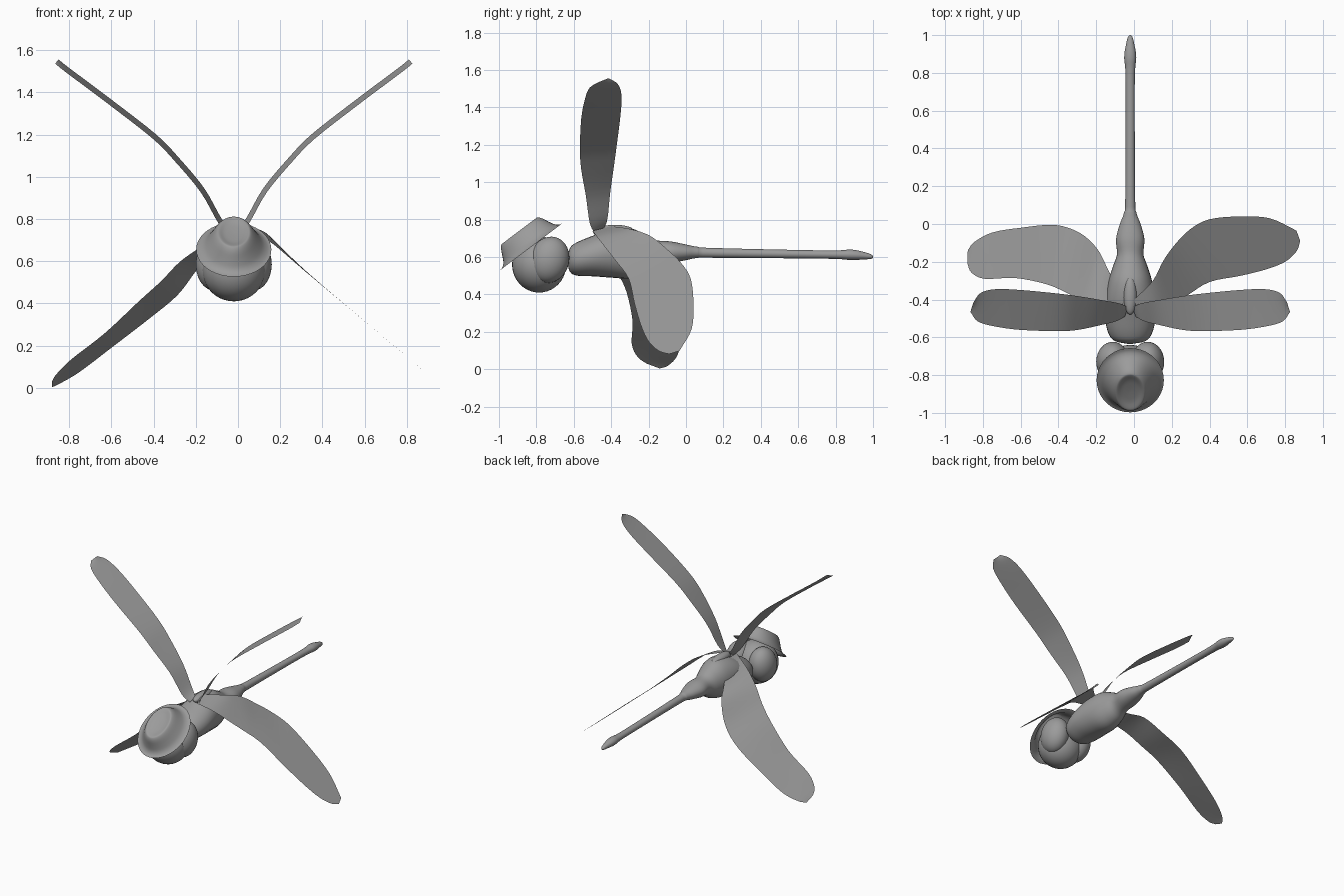
import bpy, bmesh, math
from mathutils import Vector, Matrix

if "Cube" in bpy.data.objects:
    bpy.data.objects.remove(bpy.data.objects["Cube"])

CX = -0.02  # body centreline

grey = bpy.data.materials.new("soft_grey")
grey.diffuse_color = (0.33, 0.33, 0.33, 1)
grey.use_nodes = True
grey.node_tree.nodes["Principled BSDF"].inputs["Base Color"].default_value = grey.diffuse_color


def finish(name, bm, angle=40):
    bmesh.ops.recalc_face_normals(bm, faces=bm.faces)
    me = bpy.data.meshes.new(name)
    bm.to_mesh(me)
    bm.free()
    me.materials.append(grey)
    ob = bpy.data.objects.new(name, me)
    bpy.context.collection.objects.link(ob)
    bpy.ops.object.select_all(action='DESELECT')
    ob.select_set(True)
    bpy.context.view_layer.objects.active = ob
    bpy.ops.object.shade_smooth_by_angle(angle=math.radians(angle))
    return ob


def spline(points, steps=4):
    """Catmull-Rom through tuples of any length."""
    p = [Vector(q) for q in points]
    p = [2 * p[0] - p[1]] + p + [2 * p[-1] - p[-2]]
    out = []
    for i in range(1, len(p) - 2):
        a, b, c, d = p[i - 1:i + 3]
        for k in range(steps):
            t = k / steps
            out.append(0.5 * (2 * b + (c - a) * t + (2 * a - 5 * b + 4 * c - d) * t * t
                              + (3 * b - a - 3 * c + d) * t ** 3))
    return out + [p[-2]]


def skin(bm, rings, closed=True):
    vs = [[bm.verts.new(c) for c in r] for r in rings]
    n = len(vs[0])
    for a, b in zip(vs, vs[1:]):
        for i in range(n if closed else n - 1):
            j = (i + 1) % n
            bm.faces.new((a[i], a[j], b[j], b[i]))
    return vs


def ellipsoid(name, loc, rad, tilt=0):
    bm = bmesh.new()
    bmesh.ops.create_uvsphere(bm, u_segments=32, v_segments=20, radius=1)
    m = Matrix.Translation(loc) @ Matrix.Rotation(tilt, 4, 'X') @ Matrix.Diagonal((*rad, 1))
    bmesh.ops.transform(bm, matrix=m, verts=bm.verts)
    return finish(name, bm)


def wing(name, lead, trail):
    """Thin sheet between a leading and a trailing edge."""
    bm = bmesh.new()
    rows = [[a.lerp(b, k / 4) for k in range(5)] for a, b in zip(spline(lead), spline(trail))]
    skin(bm, rows, closed=False)
    return finish(name, bm, 60)


# body: thorax, waist bulb and long tail (y, z centre, half width, half height)
body = [(-.635, .585, .01, .01), (-.62, .585, .08, .065), (-.58, .59, .115, .09),
        (-.5, .605, .133, .108), (-.4, .62, .13, .13), (-.3, .62, .115, .135),
        (-.22, .615, .09, .105), (-.16, .62, .07, .07), (-.08, .625, .075, .058),
        (0, .625, .055, .042), (.06, .625, .033, .03), (.15, .622, .026, .026),
        (.75, .613, .024, .022), (.88, .612, .032, .028), (.95, .607, .022, .02),
        (.99, .602, .012, .012), (1, .6, .003, .003)]
bm = bmesh.new()
rings = []
for y, z, rx, rz in spline(body):
    rings.append([(CX + rx * math.cos(a), y, z + rz * math.sin(a))
                  for a in (k * math.tau / 28 for k in range(28))])
vs = skin(bm, rings)
bm.faces.new(vs[0])
bm.faces.new(vs[-1])
finish("body", bm)
ellipsoid("back_ridge", (CX, -.38, .742), (.035, .1, .03))

# head and bulging eyes
ellipsoid("head", (CX, -.785, .56), (.15, .145, .15))
for s, side in ((-1, "left"), (1, "right")):
    ellipsoid(side + "_eye", (CX + s * .092, -.73, .585), (.088, .105, .125), math.radians(-15))

# hat: bell profile (radius along, radius across, height), tilted forward
hat = [(.213, .178, 0), (.192, .162, .004), (.172, .14, .02), (.155, .118, .05),
       (.138, .096, .085), (.122, .08, .104), (.108, .068, .106), (.07, .045, .098),
       (.01, .006, .095)]
bm = bmesh.new()
frame = Matrix.Translation((CX, -.827, .655)) @ Matrix.Rotation(math.radians(37), 4, 'X')
rings = [[frame @ Vector((rx * math.cos(a), ry * math.sin(a), h))
          for a in (k * math.tau / 40 for k in range(40))] for ry, rx, h in spline(hat, 3)]
vs = skin(bm, rings)
bm.faces.new(vs[-1])
finish("hat", bm, 50)

# upper wings, mirrored (distance from centre, z, front y, back y)
upper = [(.02, .74, -.49, -.44), (.067, .794, -.515, -.42), (.148, .936, -.535, -.405),
         (.266, 1.078, -.56, -.385), (.375, 1.19, -.567, -.37), (.58, 1.35, -.56, -.35),
         (.72, 1.455, -.54, -.345), (.80, 1.515, -.515, -.365), (.838, 1.546, -.465, -.415)]
for s, side in ((-1, "left"), (1, "right")):
    wing(side + "_upper_wing",
         [(CX + s * (d + .008), f, z - .01) for d, z, f, b in upper],
         [(CX + s * (d - .008), b, z + .01) for d, z, f, b in upper])

# lower wings, posed differently on each side
wing("right_lower_wing",
     [(.03, -.5, .74), (.14, -.47, .70), (.28, -.38, .585), (.40, -.307, .484), (.56, -.275, .35),
      (.70, -.24, .232), (.80, -.20, .148), (.86, -.145, .098), (.88, -.09, .081)],
     [(.0, -.4, .765), (.10, -.30, .75), (.155, -.195, .715), (.22, -.105, .645), (.30, -.026, .568),
      (.40, .025, .484), (.56, .04, .35), (.72, .03, .215), (.86, -.035, .098)])
wing("left_lower_wing",
     [(-.06, -.5, .74), (-.18, -.46, .665), (-.277, -.41, .596), (-.365, -.36, .505),
      (-.47, -.317, .41), (-.63, -.286, .26), (-.79, -.29, .135), (-.86, -.258, .065),
      (-.882, -.21, .03)],
     [(-.06, -.4, .74), (-.138, -.24, .62), (-.196, -.13, .558), (-.286, -.048, .44),
      (-.418, -.005, .33), (-.60, -.02, .19), (-.75, -.045, .076), (-.845, -.095, .02),
      (-.88, -.14, .004)])
